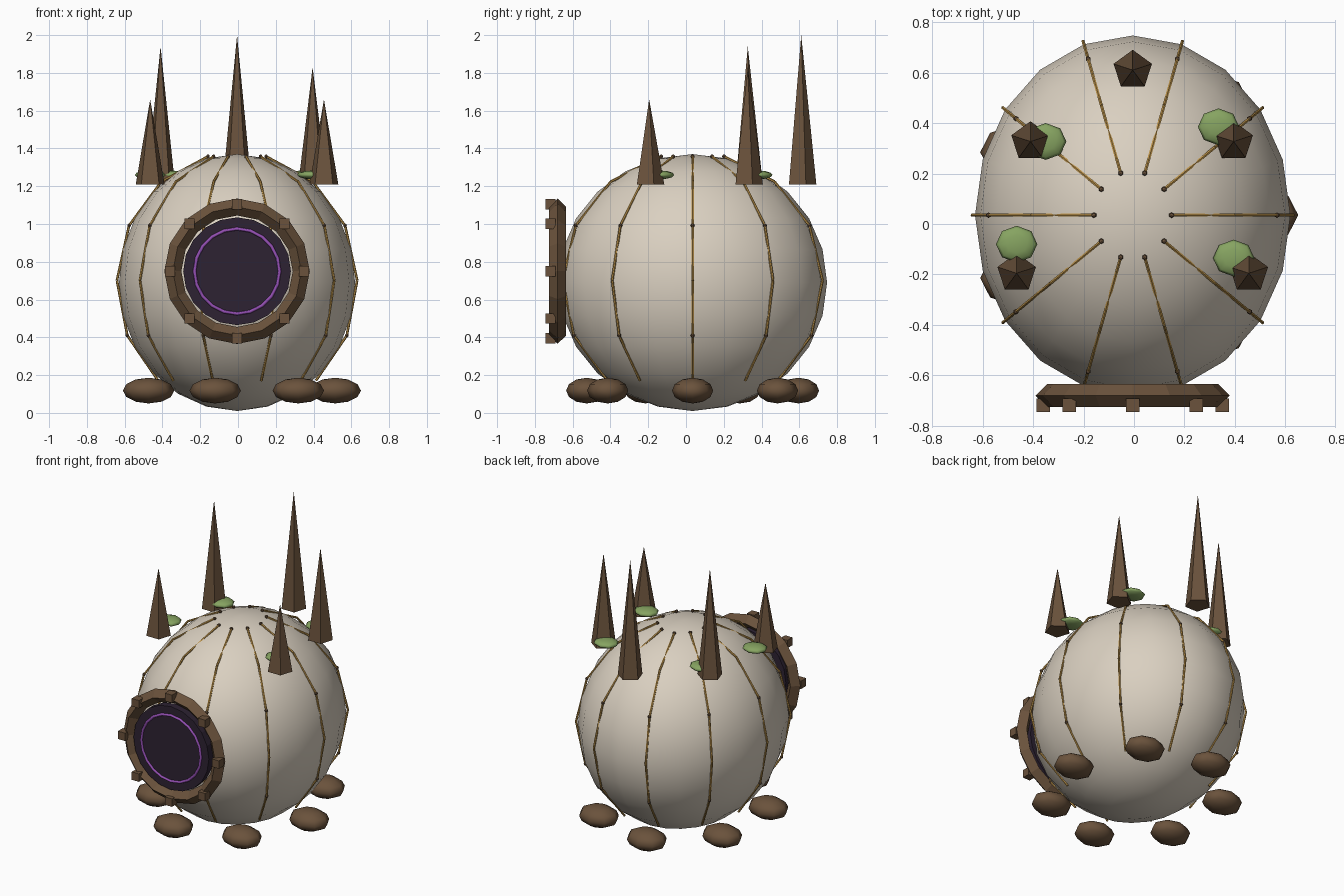
import bpy, bmesh
from math import sin, cos, pi, radians
from mathutils import Vector, Matrix

if "Cube" in bpy.data.objects:
    bpy.data.objects.remove(bpy.data.objects["Cube"])


def material(name, r, g, b):
    m = bpy.data.materials.new(name)
    m.use_nodes = True
    m.diffuse_color = (r, g, b, 1)
    m.node_tree.nodes["Principled BSDF"].inputs["Base Color"].default_value = (r, g, b, 1)
    return m


SHELL = material("pale shell", 0.70, 0.63, 0.53)
WOOD = material("brown wood", 0.145, 0.085, 0.045)
GOLD = material("gold seam", 0.50, 0.29, 0.07)
MOSS = material("moss green", 0.24, 0.37, 0.12)
DARK = material("dark void", 0.026, 0.016, 0.032)
GLOW = material("violet glow", 0.30, 0.08, 0.46)

CX, CY, CZ = -0.005, 0.035, 0.69
CENTRE = Vector((CX, CY, CZ))


def add(name, bm, mat, smooth=False):
    mesh = bpy.data.meshes.new(name)
    bm.to_mesh(mesh)
    bm.free()
    mesh.materials.append(mat)
    for p in mesh.polygons:
        p.use_smooth = smooth
    ob = bpy.data.objects.new(name, mesh)
    bpy.context.scene.collection.objects.link(ob)
    return ob


def ellipsoid(name, loc, size, segs, rings, mat):
    bm = bmesh.new()
    m = Matrix.Translation(loc) @ Matrix.Diagonal((*size, 1))
    bmesh.ops.create_uvsphere(bm, u_segments=segs, v_segments=rings, radius=1, matrix=m)
    return add(name, bm, mat, True)


def ring(name, loc, major, minor, segs, sides, mat, smooth=False):
    # ring standing upright, facing the front
    bm = bmesh.new()
    rows = []
    for i in range(segs):
        a = 2 * pi * i / segs
        row = []
        for j in range(sides):
            b = 2 * pi * j / sides
            r = major + minor * cos(b)
            row.append(bm.verts.new(Vector(loc) + Vector((r * cos(a), minor * sin(b), r * sin(a)))))
        rows.append(row)
    for i in range(segs):
        p, q = rows[i], rows[(i + 1) % segs]
        for j in range(sides):
            k = (j + 1) % sides
            bm.faces.new((p[j], p[k], q[k], q[j]))
    bmesh.ops.recalc_face_normals(bm, faces=bm.faces)
    return add(name, bm, mat, smooth)


def rod(bm, a, b, radius):
    d = b - a
    m = Matrix.Translation((a + b) / 2) @ d.to_track_quat("Z", "Y").to_matrix().to_4x4()
    bmesh.ops.create_cone(bm, cap_ends=True, segments=6, radius1=radius,
                          radius2=radius, depth=d.length, matrix=m)


# Shell body
ellipsoid("shell_body", CENTRE, (0.625, 0.712, 0.68), 20, 12, SHELL)

# Meridian seams with studs
seams, studs = bmesh.new(), bmesh.new()
for i in range(10):
    a = 2 * pi * i / 10
    points = []
    for k in range(6):
        t = radians(14 + 25 * k)
        points.append(CENTRE + Vector((0.636 * sin(t) * cos(a), 0.724 * sin(t) * sin(a), 0.688 * cos(t))))
    for p, q in zip(points, points[1:]):
        rod(seams, p, q, 0.007)
    for p in points[::2]:
        bmesh.ops.create_uvsphere(studs, u_segments=6, v_segments=4, radius=0.011,
                                  matrix=Matrix.Translation(p))
add("seams", seams, GOLD)
add("seam_studs", studs, WOOD)

# Round doorway: frame, void and glowing ring
PZ = 0.75
ring("doorway_frame", (CX, -0.68, PZ), 0.34, 0.045, 16, 4, WOOD)
bm = bmesh.new()
bmesh.ops.create_cone(bm, cap_ends=True, segments=20, radius1=0.285, radius2=0.285, depth=0.05,
                      matrix=Matrix.Translation((CX, -0.69, PZ)) @ Matrix.Rotation(pi / 2, 4, "X"))
add("doorway_void", bm, DARK)
ring("doorway_glow", (CX, -0.716, PZ), 0.225, 0.009, 20, 6, GLOW, True)
bm = bmesh.new()
for i in range(8):
    a = pi * i / 4
    loc = (CX + 0.355 * cos(a), -0.718, PZ + 0.355 * sin(a))
    bmesh.ops.create_cube(bm, size=0.054, matrix=Matrix.Translation(loc))
add("frame_blocks", bm, WOOD)

# Crown spikes: x, y, tip height
BASE = 1.21
for i, (x, y, tip) in enumerate([(CX, 0.61, 2.0), (-0.41, 0.327, 1.94), (0.395, 0.327, 1.83),
                                 (-0.465, -0.195, 1.66), (0.455, -0.195, 1.66)]):
    bm = bmesh.new()
    bmesh.ops.create_cone(bm, cap_ends=True, segments=5, radius1=0.08, radius2=0, depth=tip - BASE,
                          matrix=Matrix.Translation((x, y, (tip + BASE) / 2)))
    # turn so that one corner points backwards
    far = max(bm.verts, key=lambda v: v.co.y)
    if abs(far.co.x - x) > 0.01:
        bmesh.ops.rotate(bm, cent=(x, y, 0), matrix=Matrix.Rotation(pi / 2, 3, "Z"), verts=bm.verts)
    add(f"spike_{i + 1}", bm, WOOD)

# Moss pads
for i, (x, y) in enumerate([(-0.35, 0.327), (0.335, 0.385), (-0.465, -0.08), (0.395, -0.135)]):
    ellipsoid(f"moss_pad_{i + 1}", (x, y, 1.26), (0.082, 0.073, 0.023), 8, 6, MOSS)

# Foot stones
for i in range(7):
    a = 2 * pi * i / 7
    ellipsoid(f"foot_stone_{i + 1}", (CX + 0.52 * cos(a), CY + 0.575 * sin(a), 0.118),
              (0.136, 0.109, 0.068), 8, 6, WOOD)
